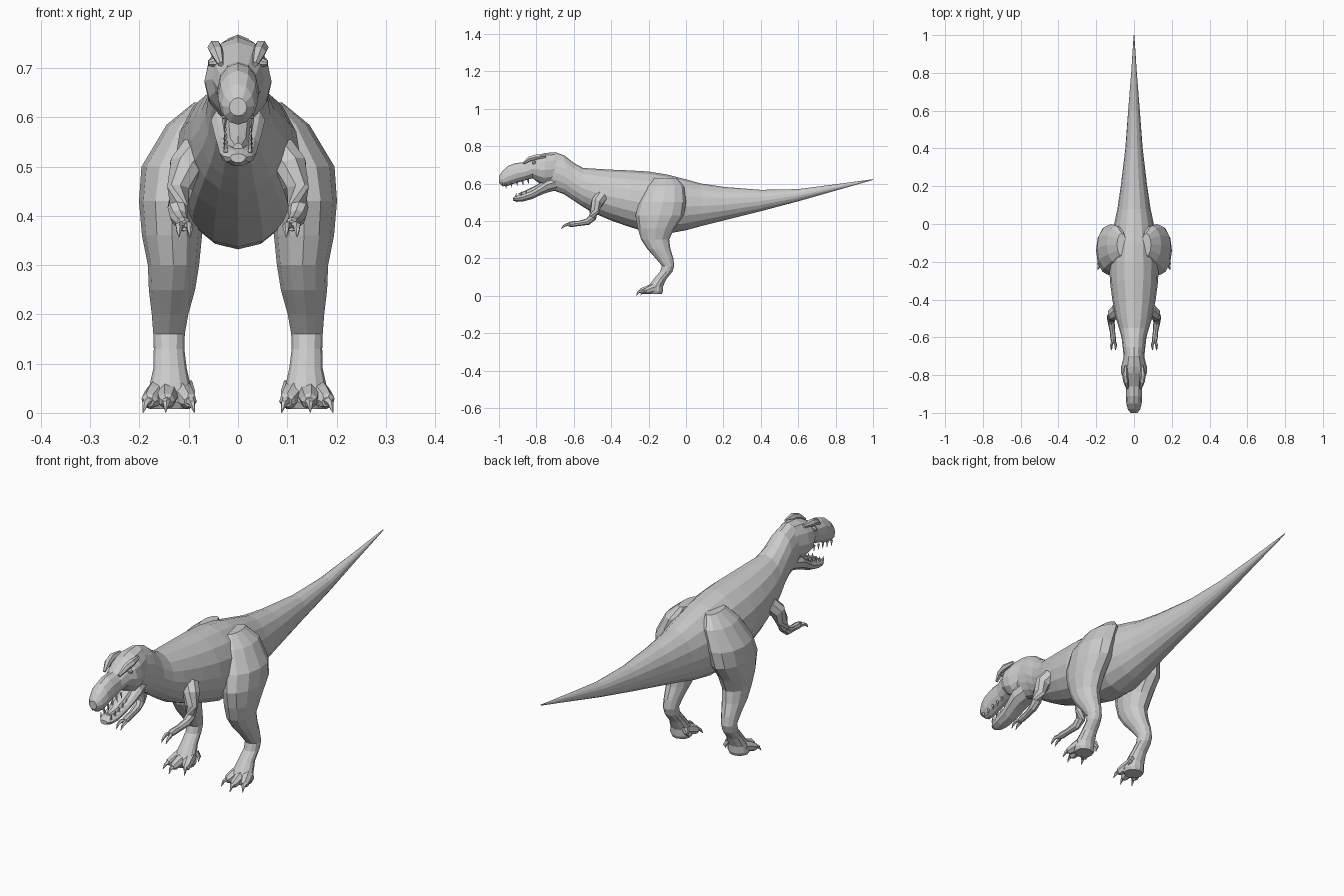
import bpy, bmesh, math
from mathutils import Vector


def loft(name, rings, n, mirror=False):
    """Skin a list of (centre, side vector, up vector, low up factor) rings."""
    bm = bmesh.new()
    loops = []
    for c, u, v, k in rings:
        loop = []
        for i in range(n):
            a = 2 * math.pi * i / n
            s = math.sin(a)
            loop.append(bm.verts.new(c + u * math.cos(a) + v * (s if s > 0 else s * k)))
        loops.append(loop)
    for a, b in zip(loops, loops[1:]):
        for i in range(n):
            j = (i + 1) % n
            bm.faces.new((a[i], a[j], b[j], b[i]))
    bm.faces.new(loops[0][::-1])
    bm.faces.new(loops[-1])
    bmesh.ops.recalc_face_normals(bm, faces=bm.faces)
    me = bpy.data.meshes.new(name)
    bm.to_mesh(me)
    bm.free()
    ob = bpy.data.objects.new(name, me)
    bpy.context.collection.objects.link(ob)
    if mirror:
        ob.modifiers.new("Mirror", 'MIRROR')
    return ob


def along_y(name, rows, n, mid=0.47):
    """Rows of (y, top z, bottom z, half width); widest at fraction mid of height."""
    rings = []
    for y, t, b, w in rows:
        m = b + (t - b) * mid
        rings.append((Vector((0, y, m)), Vector((w, 0, 0)),
                      Vector((0, 0, t - m)), (m - b) / (t - m)))
    return loft(name, rings, n)


def along_z(name, rows, n):
    """Rows of (z, centre x, centre y, half x, half y), mirrored."""
    return loft(name, [(Vector((cx, cy, z)), Vector((hx, 0, 0)), Vector((0, hy, 0)), 1)
                       for z, cx, cy, hx, hy in rows], n, True)


def tube(name, pts, n=7):
    """Points of (x, y, z, radius), mirrored."""
    ps = [Vector(p[:3]) for p in pts]
    rings = []
    for i, p in enumerate(ps):
        t = (ps[min(i + 1, len(ps) - 1)] - ps[max(i - 1, 0)]).normalized()
        u = t.cross(Vector((0, 0.3, 1))).normalized()
        rings.append((p, u * pts[i][3], u.cross(t) * pts[i][3], 1))
    return loft(name, rings, n, True)


# Tail, trunk and neck in one skin
along_y("body", [
    (1.0, .623, .619, .002), (.8, .596, .562, .015), (.6, .570, .505, .031),
    (.4, .566, .452, .046), (.2, .582, .402, .070), (.08, .600, .372, .088),
    (0, .622, .350, .105), (-.1, .648, .332, .122), (-.2, .664, .337, .130),
    (-.3, .670, .367, .128), (-.4, .674, .402, .115), (-.5, .680, .445, .095),
    (-.55, .683, .475, .080), (-.6, .710, .508, .066), (-.65, .750, .542, .060),
    (-.7, .768, .560, .055), (-.74, .758, .585, .045)], 16)

# Skull with deep cheeks and a blunt snout
along_y("skull", [
    (-.66, .750, .63, .035), (-.70, .767, .60, .054), (-.755, .763, .59, .068),
    (-.79, .752, .605, .068), (-.82, .735, .628, .053), (-.86, .713, .617, .042),
    (-.91, .710, .602, .042), (-.95, .695, .588, .041), (-.98, .668, .585, .033),
    (-1.0, .640, .603, .018)], 12)

# Open lower jaw and tongue
along_y("lower_jaw", [
    (-.69, .64, .562, .045), (-.74, .625, .55, .055), (-.78, .592, .535, .049),
    (-.82, .566, .516, .042), (-.87, .545, .503, .038), (-.905, .535, .501, .031),
    (-.925, .526, .508, .016)], 10, .6)
along_y("tongue", [
    (-.75, .625, .58, .028), (-.80, .592, .555, .026), (-.86, .562, .53, .022),
    (-.895, .548, .53, .010)], 8)

# Brow ridges and eyes
tube("brow", [(.035, -.87, .708, .006), (.043, -.835, .732, .014),
              (.047, -.80, .742, .015), (.043, -.75, .745, .008)], 6)
tube("eye", [(.045, -.812, .712, .011), (.060, -.814, .710, .006)], 8)

# Upper teeth along both sides of the mouth, and matching lower teeth
for i in range(5):
    y = -.965 + i * .03
    z = .598 + i * .006
    tube("upper_tooth", [(.027, y, z, .006), (.028, y + .004, z - .024, .001)], 4)
    y = -.91 + i * .026
    z = .529 + i * .008
    tube("lower_tooth", [(.025, y, z, .005), (.026, y + .003, z + .02, .001)], 4)

# Legs from hip to ankle
along_z("leg", [
    (.630, .065, -.11, .025, .06), (.585, .090, -.11, .055, .10),
    (.500, .122, -.125, .074, .125), (.430, .135, -.140, .066, .130),
    (.360, .134, -.160, .061, .098), (.300, .131, -.165, .052, .075),
    (.250, .134, -.145, .047, .062), (.200, .138, -.115, .037, .047),
    (.160, .140, -.096, .032, .033), (.130, .140, -.105, .031, .033),
    (.090, .138, -.138, .034, .034), (.050, .138, -.163, .043, .040),
    (.022, .138, -.168, .047, .044), (.008, .138, -.168, .040, .038)], 12)

# Three toes with claws, plus a small rear toe
for x, y in ((.100, -.215), (.145, -.238), (.180, -.215)):
    bx = .138 + (x - .138) * .55
    tube("toe", [(bx, -.165, .042, .026), ((bx + x) / 2, (y - .165) / 2, .034, .022),
                 (x, y, .024, .017), (x, y - .008, .022, .010)])
    d = (x - .138) * .3
    tube("claw", [(x, y, .026, .011), (x + d * .6, y - .016, .020, .007),
                  (x + d, y - .028, .001, .001)], 5)
tube("rear_toe", [(.105, -.14, .06, .013), (.094, -.135, .04, .009),
                  (.090, -.145, .022, .001)], 5)

# Short arms with two-fingered hands
tube("arm", [(.085, -.45, .53, .035), (.108, -.475, .50, .034), (.118, -.49, .455, .026),
             (.122, -.50, .418, .021), (.120, -.525, .396, .018),
             (.114, -.57, .387, .014), (.110, -.61, .383, .015), (.109, -.628, .380, .011)], 8)
for x in (.098, .120):
    tube("finger", [(.109, -.61, .382, .009), (x, -.638, .380, .008),
                    (x, -.655, .372, .006), (x, -.668, .357, .001)], 5)
